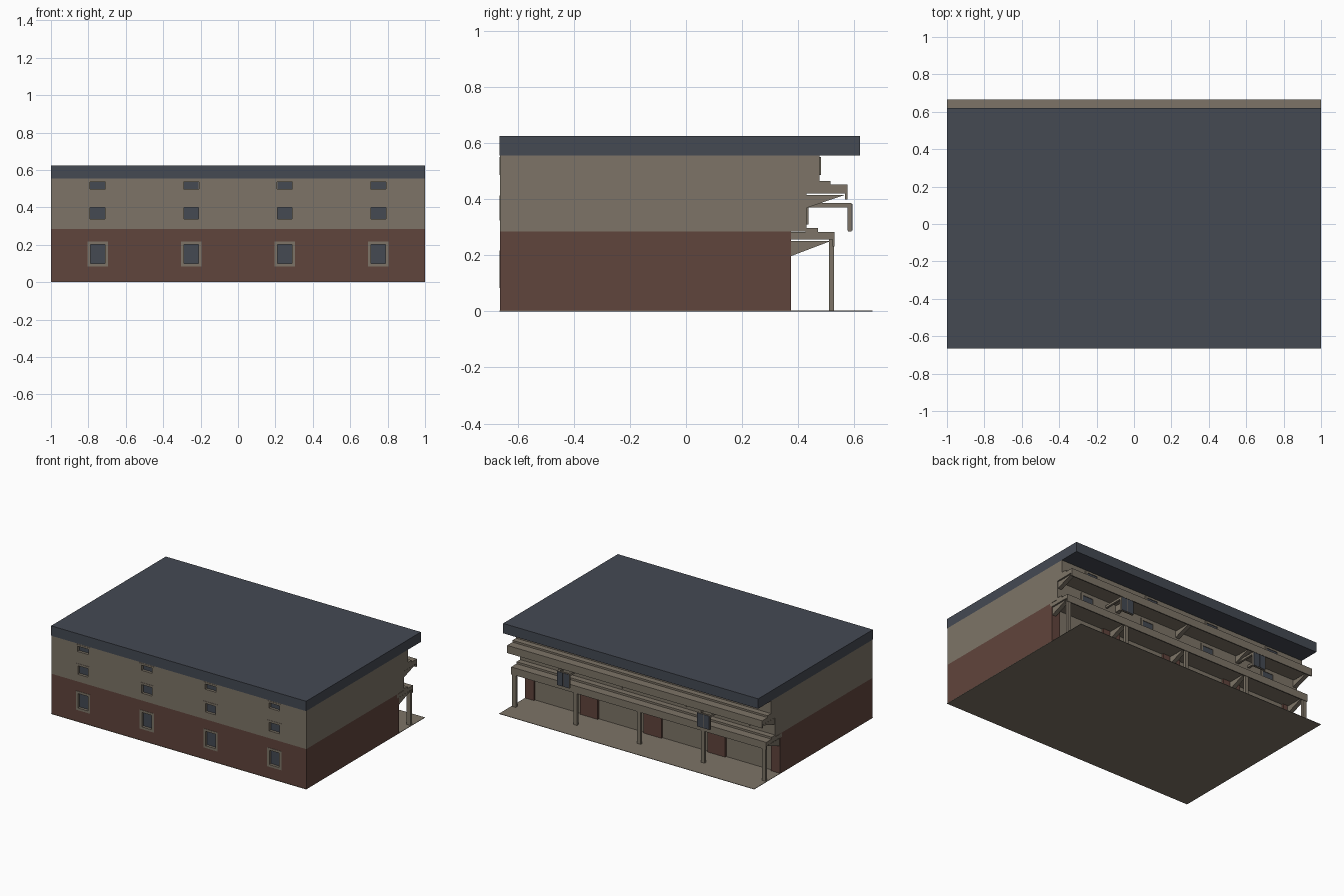
import bpy, bmesh

if "Cube" in bpy.data.objects:
    bpy.data.objects.remove(bpy.data.objects["Cube"])

def material(name, rgb):
    m = bpy.data.materials.new(name)
    m.diffuse_color = (*rgb, 1)
    m.use_nodes = True
    m.node_tree.nodes["Principled BSDF"].inputs["Base Color"].default_value = m.diffuse_color
    return m

TAUPE = material("taupe render", (0.205, 0.175, 0.135))
BRICK = material("red brick", (0.118, 0.058, 0.045))
SLATE = material("slate blue", (0.058, 0.067, 0.086))

def add_box(bm, x0, x1, y0, y1, z0, z1):
    vs = [bm.verts.new((x, y, z)) for x in (x0, x1) for y in (y0, y1) for z in (z0, z1)]
    for f in ((0, 1, 3, 2), (4, 6, 7, 5), (0, 4, 5, 1), (2, 3, 7, 6), (0, 2, 6, 4), (1, 5, 7, 3)):
        bm.faces.new([vs[i] for i in f])

def finish(bm, name, mat):
    bmesh.ops.recalc_face_normals(bm, faces=bm.faces)
    me = bpy.data.meshes.new(name)
    bm.to_mesh(me)
    bm.free()
    me.materials.append(mat)
    ob = bpy.data.objects.new(name, me)
    bpy.context.collection.objects.link(ob)
    return ob

def boxes(name, mat, *specs):
    bm = bmesh.new()
    for s in specs:
        add_box(bm, *s)
    return finish(bm, name, mat)

def extrude_x(name, mat, profile, xs, width):
    # extrude a (y, z) profile along x at several positions
    bm = bmesh.new()
    for x in xs:
        f = bm.faces.new([bm.verts.new((x - width / 2, y, z)) for y, z in profile])
        r = bmesh.ops.extrude_face_region(bm, geom=[f])
        bmesh.ops.translate(bm, vec=(width, 0, 0),
                            verts=[v for v in r["geom"] if isinstance(v, bmesh.types.BMVert)])
    return finish(bm, name, mat)

def ring(x, w, y0, y1, z0, z1, t):
    # four bars of a window frame
    a, b = x - w / 2, x + w / 2
    return [(a, a + t, y0, y1, z0, z1), (b - t, b, y0, y1, z0, z1),
            (a + t, b - t, y0, y1, z0, z0 + t), (a + t, b - t, y0, y1, z1 - t, z1)]

WIN_X = (-0.75, -0.25, 0.25, 0.75)
BAY_X = (-0.98, -0.5, 0, 0.5, 0.98)
FRONT = -0.663

# ground plate and roof
boxes("ground_plate", TAUPE, (-1, 1, -0.665, 0.665, 0, 0.003))
boxes("roof", SLATE, (-1, 1, -0.665, 0.62, 0.555, 0.625))

# wall bodies: brick ground floor, stepped rendered upper floors
lower = boxes("ground_floor_walls", BRICK, (-1, 1, FRONT, 0.355, 0.003, 0.285))
upper = extrude_x("upper_floor_walls", TAUPE,
                  [(FRONT, 0.285), (0.43, 0.285), (0.43, 0.44), (0.475, 0.44),
                   (0.475, 0.555), (FRONT, 0.555)], (0,), 2)

# front windows: cut recesses, frames and panes
rows = [(0.083, 0.217, 0.016), (0.323, 0.413, 0.015), (0.486, 0.549, 0.013)]
cut = boxes("window_cutter", TAUPE, *[(x - 0.055, x + 0.055, -0.7, -0.64, z0, z1)
                                      for x in WIN_X for z0, z1, t in rows])
cut.hide_render = True
cut.hide_viewport = True
for wall in (lower, upper):
    mod = wall.modifiers.new("window_holes", "BOOLEAN")
    mod.operation = "DIFFERENCE"
    mod.solver = "EXACT"
    mod.object = cut
boxes("front_window_frames", TAUPE, *[b for x in WIN_X for z0, z1, t in rows
                                      for b in ring(x, 0.11, -0.665, -0.64, z0, z1, t)])
boxes("front_window_panes", SLATE, *[(x - 0.04, x + 0.04, -0.646, -0.641, z0 + t, z1 - t)
                                     for x in WIN_X for z0, z1, t in rows])

# back of the ground floor: brick piers with rendered infill
boxes("back_infill_wall", TAUPE, (-0.93, 0.93, 0.35, 0.363, 0.003, 0.28))
boxes("back_piers", BRICK, *[(max(-1, x - 0.07), min(1, x + 0.07), 0.35, 0.375, 0.003, 0.285)
                             for x in (-1, -0.5, 0, 0.5, 1)])

# balconies: slab, fascia, step at the wall
boxes("lower_balcony", TAUPE, (-1, 1, 0.355, 0.53, 0.255, 0.282),
      (-1, 1, 0.522, 0.53, 0.23, 0.255), (-1, 1, 0.425, 0.47, 0.282, 0.296))
boxes("upper_balcony", TAUPE, (-1, 1, 0.425, 0.575, 0.42, 0.452),
      (-1, 1, 0.567, 0.575, 0.398, 0.42), (-1, 1, 0.425, 0.515, 0.452, 0.465))

# triangular brackets and posts
extrude_x("lower_brackets", TAUPE, [(0.37, 0.25), (0.37, 0.195), (0.515, 0.25)], BAY_X, 0.03)
extrude_x("upper_brackets", TAUPE, [(0.425, 0.415), (0.425, 0.367), (0.568, 0.415)], BAY_X, 0.03)
boxes("balcony_posts", TAUPE, *[(x - 0.014, x + 0.014, 0.51, 0.527, 0.003, 0.256) for x in BAY_X])

# projecting screens on arms at the lower balcony
for x in (-0.55, 0.55):
    boxes("screen_frame", TAUPE, (x - 0.05, x + 0.05, 0.578, 0.59, 0.285, 0.386),
          (x - 0.05, x - 0.035, 0.425, 0.59, 0.37, 0.386),
          (x + 0.035, x + 0.05, 0.425, 0.59, 0.37, 0.386))
    boxes("screen_panels", SLATE, *[(x + s - 0.022, x + s + 0.022, y, y + 0.003, 0.288, 0.383)
                                    for s in (-0.025, 0.025) for y in (0.5755, 0.5895)])

# back windows on both upper floors
back = [(0.43, 0.31, 0.405, 0.014), (0.475, 0.485, 0.549, 0.012)]
boxes("back_window_frames", TAUPE, *[b for x in WIN_X for y, z0, z1, t in back
                                     for b in ring(x, 0.11, y - 0.002, y + 0.006, z0, z1, t)])
boxes("back_window_panes", SLATE, *[(x - 0.043, x + 0.043, y - 0.002, y + 0.002, z0 + t, z1 - t)
                                    for x in WIN_X for y, z0, z1, t in back])
